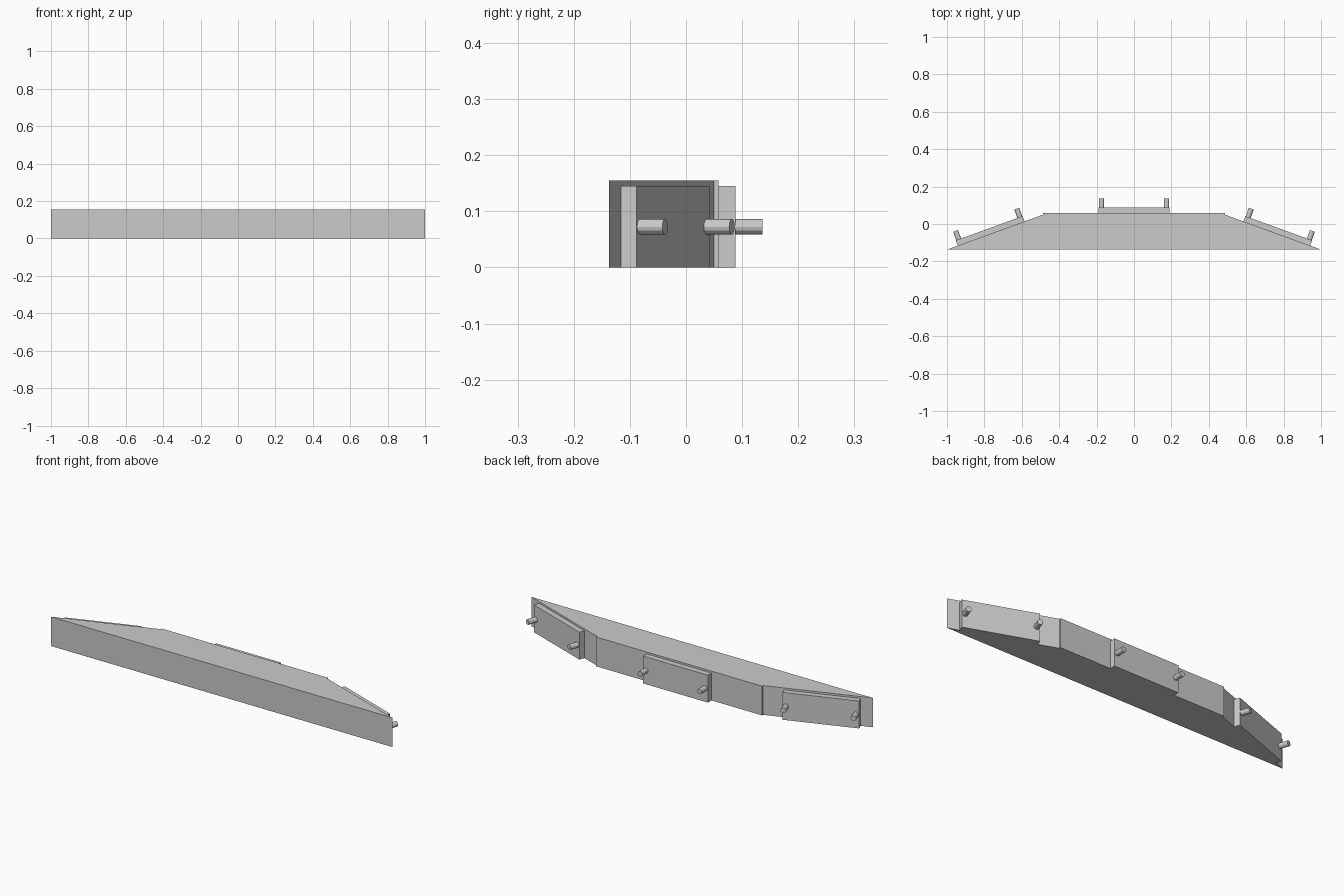
import bpy, bmesh
from math import radians, sin, cos, tan
from mathutils import Matrix, Vector

cube = bpy.data.objects.get("Cube")
if cube:
    bpy.data.objects.remove(cube)

grey = bpy.data.materials.new("plain grey")
grey.use_nodes = True
grey.diffuse_color = (0.6, 0.6, 0.6, 1)
grey.node_tree.nodes["Principled BSDF"].inputs["Base Color"].default_value = (0.6, 0.6, 0.6, 1)

SLOPE = radians(20)
FRONT, BACK = -0.137, 0.058
BODY_H, PLATE_H = 0.155, 0.145
PLATE_L, PLATE_T = 0.38, 0.03
PEG_R, PEG_L, PEG_X = 0.014, 0.048, 0.174


def add_object(name, bm):
    bmesh.ops.recalc_face_normals(bm, faces=bm.faces)
    mesh = bpy.data.meshes.new(name)
    bm.to_mesh(mesh)
    bm.free()
    mesh.materials.append(grey)
    obj = bpy.data.objects.new(name, mesh)
    bpy.context.collection.objects.link(obj)
    return obj


# Body: extruded plan with sloping ends and a small step at each shoulder
shoulder = 0.487
step_y = FRONT + (1 - shoulder) * tan(SLOPE)
half = [(1, FRONT), (shoulder, step_y), (shoulder, BACK)]
plan = half + [(-x, y) for x, y in reversed(half)]
bm = bmesh.new()
base = bm.faces.new([bm.verts.new((x, y, 0)) for x, y in plan])
top = bmesh.ops.extrude_face_region(bm, geom=[base])["geom"]
bmesh.ops.translate(bm, vec=(0, 0, BODY_H),
                    verts=[v for v in top if isinstance(v, bmesh.types.BMVert)])
add_object("body", bm)


def add_mount(side, place):
    """Back plate with two pegs; local origin is the middle of its seat."""
    bm = bmesh.new()
    bmesh.ops.create_cube(bm, size=1, matrix=Matrix.Translation((0, PLATE_T / 2, PLATE_H / 2))
                          @ Matrix.Diagonal((PLATE_L, PLATE_T, PLATE_H, 1)))
    add_object(side + "_plate", bm).matrix_world = place
    for end, x in (("left", PEG_X), ("right", -PEG_X)):
        bm = bmesh.new()
        bmesh.ops.create_cone(bm, cap_ends=True, segments=12, radius1=PEG_R, radius2=PEG_R,
                              depth=PEG_L,
                              matrix=Matrix.Translation((x, PLATE_T + PEG_L / 2, PLATE_H / 2))
                              @ Matrix.Rotation(radians(90), 4, "X"))
        add_object(f"{side}_{end}_peg", bm).matrix_world = place


# Centre mount, then one on each sloping end
add_mount("centre", Matrix.Translation((0, BACK, 0)))
outer = Vector((1 - (-0.116 - FRONT) / tan(SLOPE), -0.116, 0))
seat = outer + Vector((-cos(SLOPE), sin(SLOPE), 0)) * PLATE_L / 2
for side, s in (("left", 1), ("right", -1)):
    add_mount(side, Matrix.Translation((s * seat.x, seat.y, 0))
              @ Matrix.Rotation(-s * SLOPE, 4, "Z"))
